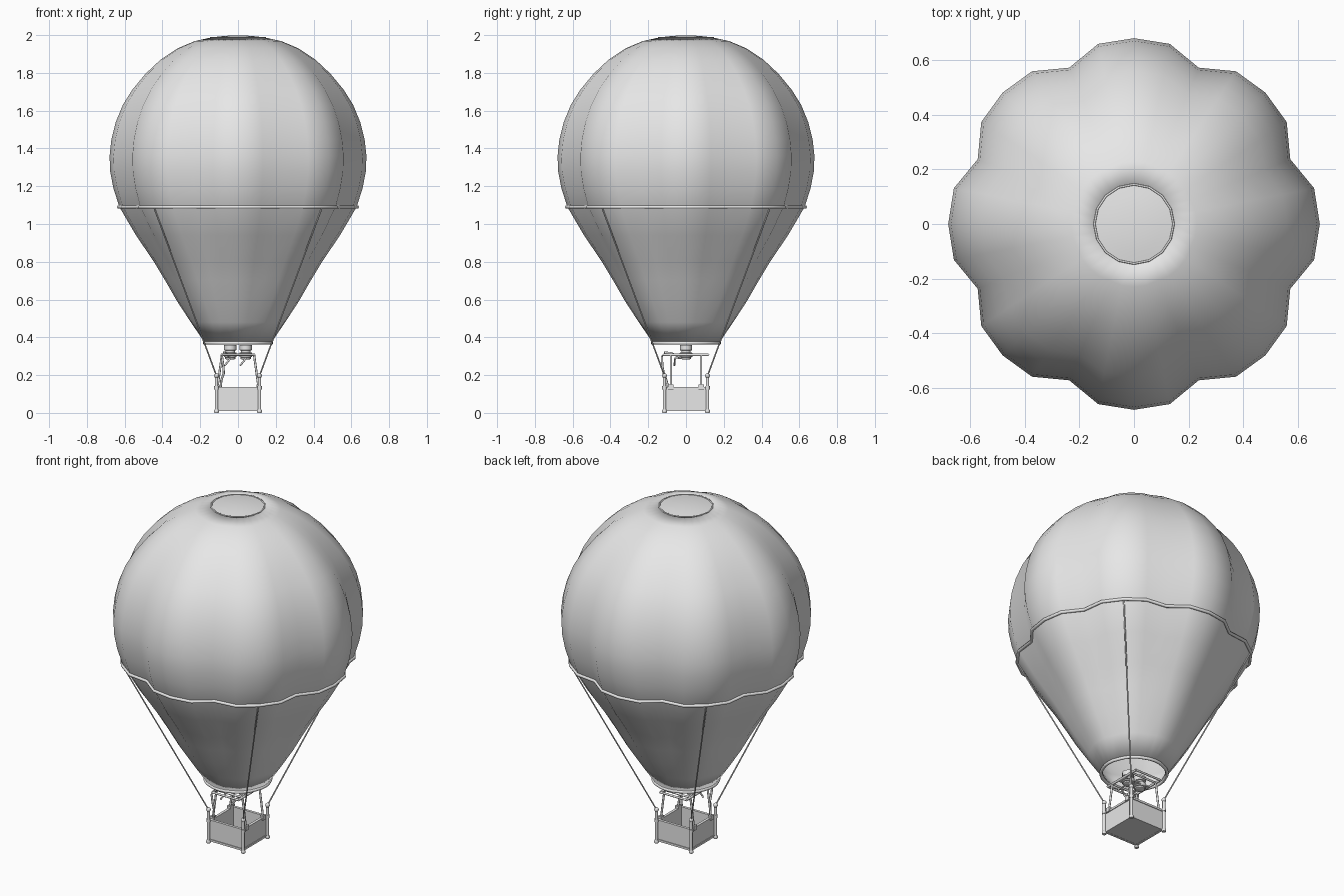
import bpy, bmesh, math
from mathutils import Vector

if "Cube" in bpy.data.objects:
    bpy.data.objects.remove(bpy.data.objects["Cube"], do_unlink=True)

grey = bpy.data.materials.new("plain_grey")
grey.use_nodes = True
grey.diffuse_color = (0.8, 0.8, 0.8, 1)
grey.node_tree.nodes["Principled BSDF"].inputs["Base Color"].default_value = (0.8, 0.8, 0.8, 1)


def finish(name, bm, angle=40):
    me = bpy.data.meshes.new(name)
    bmesh.ops.recalc_face_normals(bm, faces=bm.faces)
    bm.to_mesh(me)
    bm.free()
    ob = bpy.data.objects.new(name, me)
    bpy.context.collection.objects.link(ob)
    me.materials.append(grey)
    bpy.ops.object.select_all(action='DESELECT')
    bpy.context.view_layer.objects.active = ob
    ob.select_set(True)
    bpy.ops.object.shade_smooth_by_angle(angle=math.radians(angle))
    return ob


def box(name, centre, size):
    bm = bmesh.new()
    bmesh.ops.create_cube(bm, size=1)
    bmesh.ops.scale(bm, vec=size, verts=bm.verts)
    bmesh.ops.translate(bm, vec=centre, verts=bm.verts)
    return finish(name, bm)


def ball(name, centre, r):
    bm = bmesh.new()
    bmesh.ops.create_uvsphere(bm, u_segments=12, v_segments=8, radius=r)
    bmesh.ops.translate(bm, vec=centre, verts=bm.verts)
    return finish(name, bm)


def tube(name, points, r, closed=False, sides=8):
    """Round tube swept along a path of points."""
    bm = bmesh.new()
    pts = [Vector(p) for p in points]
    n = len(pts)
    rings = []
    for i, p in enumerate(pts):
        a = pts[i - 1] if closed or i else p
        b = pts[(i + 1) % n] if closed or i < n - 1 else p
        d = (b - a).normalized()
        ref = Vector((0, 0, 1)) if abs(d.z) < 0.9 else Vector((0, 1, 0))
        u = d.cross(ref).normalized()
        v = d.cross(u)
        rings.append([bm.verts.new(p + r * (u * math.cos(t) + v * math.sin(t)))
                      for t in (math.tau * k / sides for k in range(sides))])
    for i in range(n if closed else n - 1):
        A, B = rings[i], rings[(i + 1) % n]
        for k in range(sides):
            bm.faces.new((A[k], A[k - 1], B[k - 1], B[k]))
    if not closed:
        bm.faces.new(rings[0])
        bm.faces.new(rings[-1])
    return finish(name, bm, 50)


def lathe(name, profile, centre, sides=16):
    bm = bmesh.new()
    rings = [[bm.verts.new((centre[0] + r * math.cos(math.tau * k / sides),
                            centre[1] + r * math.sin(math.tau * k / sides), z))
              for k in range(sides)] for r, z in profile]
    for A, B in zip(rings, rings[1:]):
        for k in range(sides):
            bm.faces.new((A[k - 1], A[k], B[k], B[k - 1]))
    bm.faces.new(rings[0])
    bm.faces.new(rings[-1])
    return finish(name, bm)


# Envelope: eight gores, four segments each, pinched at the seams
SEG = 32


def gore_ring(r, z, grow=0):
    depth = 0.09 * max(0, (r - 0.145) / 0.54) ** 0.7
    pinch = (0, 0.13, 1, 0.13)
    return [Vector(((r * (1 - depth * pinch[k % 4]) + grow) * math.cos(math.tau * k / SEG),
                    (r * (1 - depth * pinch[k % 4]) + grow) * math.sin(math.tau * k / SEG), z))
            for k in range(SEG)]


profile = [(0.175, 0.37), (0.25, 0.48), (0.325, 0.595), (0.385, 0.7), (0.445, 0.8),
           (0.54, 0.94), (0.628, 1.09), (0.66, 1.19), (0.677, 1.28), (0.68, 1.36),
           (0.67, 1.45), (0.647, 1.54), (0.61, 1.63), (0.56, 1.71), (0.49, 1.795),
           (0.41, 1.87), (0.32, 1.93), (0.23, 1.968), (0.145, 1.987)]
bm = bmesh.new()
rings = [[bm.verts.new(p) for p in gore_ring(r, z)] for r, z in profile]
for A, B in zip(rings, rings[1:]):
    for k in range(SEG):
        bm.faces.new((A[k - 1], A[k], B[k], B[k - 1]))
envelope = finish("envelope", bm, 60)
shell = envelope.modifiers.new("cloth_thickness", 'SOLIDIFY')
shell.thickness = 0.01
shell.offset = -1

# Crown vent, belt and mouth rings
lathe("crown_vent", [(0.143, 1.98), (0.143, 1.987), (0.1, 1.993), (0.05, 1.997), (0.01, 1.998)], (0, 0), SEG)
tube("crown_ring", gore_ring(0.145, 1.987)[::2], 0.004, True)
tube("belt_ring", gore_ring(0.628, 1.09, 0.003), 0.009, True)
tube("mouth_ring", gore_ring(0.178, 0.37), 0.009, True)

# Basket
W = 0.108
box("basket_floor", (0, 0, 0.018), (2 * W, 2 * W, 0.014))
for s in (-1, 1):
    for name, along_x in (("side", False), ("end", True)):
        def place(off, z):
            return (0, s * off, z) if along_x else (s * off, 0, z)

        def dims(thick, tall):
            return (2 * W, thick, tall) if along_x else (thick, 2 * W, tall)
        box("basket_wall_" + name, place(W - 0.004, 0.07), dims(0.01, 0.118))
        box("basket_top_rail_" + name, place(W - 0.003, 0.131), dims(0.016, 0.012))
        box("basket_bottom_rail_" + name, place(W - 0.002, 0.016), dims(0.014, 0.012))

# Corner posts with caps and suspension ropes
P = 0.114
for sx in (-1, 1):
    for sy in (-1, 1):
        tube("corner_post", [(sx * P, sy * P, 0.005), (sx * P, sy * P, 0.19)], 0.009)
        lathe("post_foot", [(0.011, 0), (0.013, 0.004), (0.013, 0.012), (0.01, 0.018)], (sx * P, sy * P), 12)
        ball("post_knob", (sx * P, sy * P, 0.197), 0.013)
        tube("post_collar", [(sx * P, sy * P, 0.125), (sx * P, sy * P, 0.142)], 0.012)
        tube("rope", [(sx * P, sy * P, 0.197), (sx * 0.165, sy * 0.165, 0.335),
                      (sx * 0.446, sy * 0.446, 1.09)], 0.004, sides=6)
        # Leaning burner supports
        box("support_bracket", (sx * 0.108, sy * 0.08, 0.137), (0.022, 0.028, 0.026))
        tube("burner_support", [(sx * 0.108, sy * 0.08, 0.14), (sx * 0.085, sy * 0.08, 0.308)], 0.006)

# Burner frame
for s in (-1, 1):
    tube("frame_long_rail", [(s * 0.085, -0.12, 0.308), (s * 0.085, 0.12, 0.308)], 0.007)
    tube("frame_cross_rail", [(-0.085, s * 0.08, 0.308), (0.085, s * 0.08, 0.308)], 0.006)
    tube("frame_end_rail", [(-0.085, s * 0.118, 0.308), (0.085, s * 0.118, 0.308)], 0.006)
box("burner_plate", (0, 0, 0.306), (0.17, 0.06, 0.008))

# Twin burners with control levers
for s in (-1, 1):
    x = s * 0.041
    lathe("burner", [(0.018, 0.282), (0.027, 0.286), (0.027, 0.294), (0.034, 0.296), (0.034, 0.318),
                     (0.024, 0.32), (0.024, 0.33), (0.032, 0.332), (0.032, 0.36), (0.027, 0.36),
                     (0.025, 0.338)], (x, 0))
    tube("burner_lever", [(x, -0.02, 0.292), (x, -0.058, 0.288), (x - 0.03, -0.062, 0.25)], 0.005)

# Fuel hose
tube("fuel_hose", [(-0.045, -0.03, 0.296), (-0.06, -0.08, 0.316), (-0.075, -0.112, 0.32),
                   (-0.085, -0.127, 0.3), (-0.078, -0.126, 0.25), (-0.075, -0.118, 0.21),
                   (-0.088, -0.105, 0.175), (-0.092, -0.092, 0.13), (-0.09, -0.088, 0.08)], 0.006)
